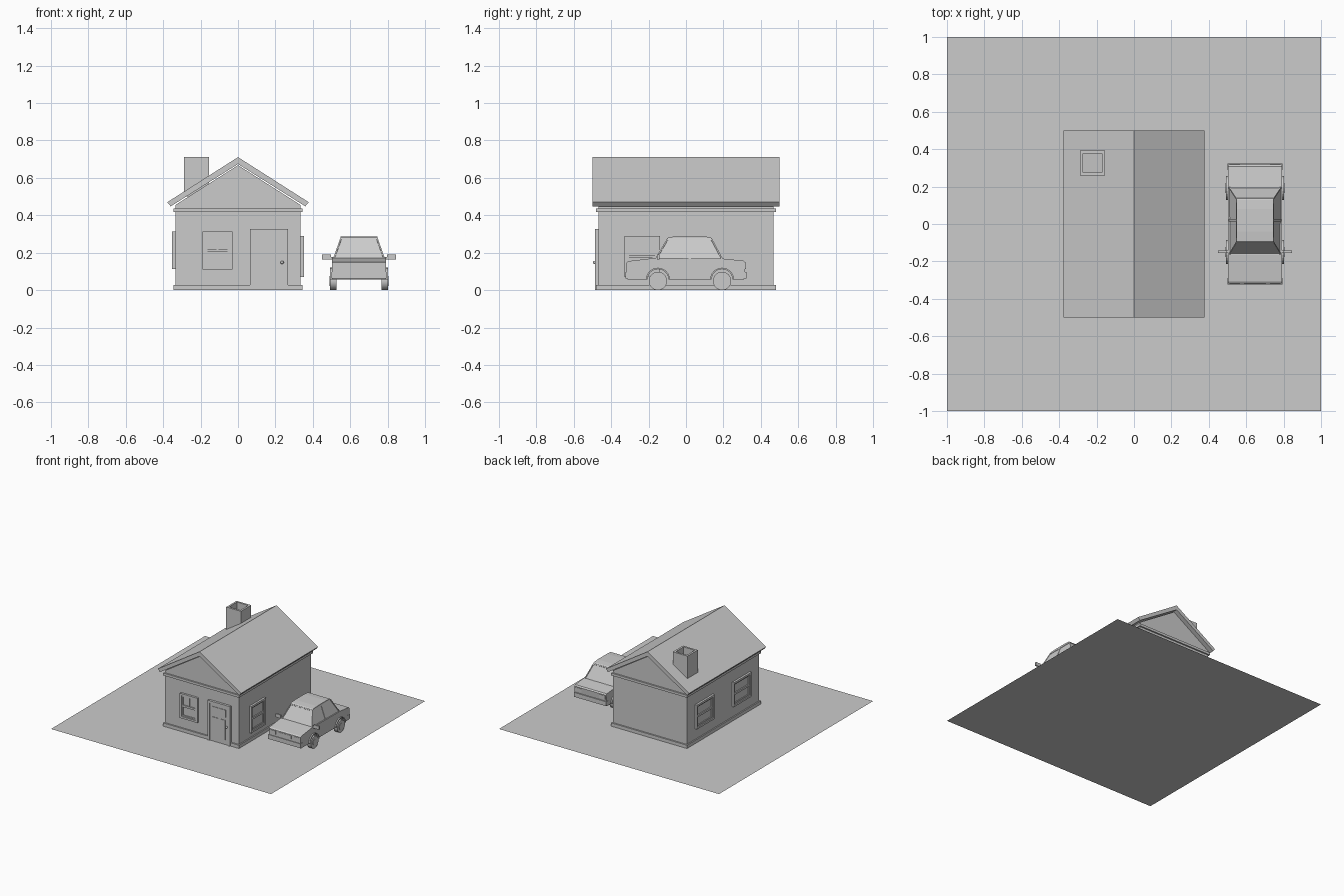
import bpy, bmesh, math
from mathutils import Matrix, Vector

if "Cube" in bpy.data.objects:
    bpy.data.objects.remove(bpy.data.objects["Cube"])


def finish(name, bm, smooth=False):
    bmesh.ops.recalc_face_normals(bm, faces=bm.faces)
    me = bpy.data.meshes.new(name)
    bm.to_mesh(me)
    bm.free()
    ob = bpy.data.objects.new(name, me)
    bpy.context.collection.objects.link(ob)
    if smooth:
        bpy.ops.object.select_all(action='DESELECT')
        ob.select_set(True)
        bpy.context.view_layer.objects.active = ob
        bpy.ops.object.shade_smooth_by_angle(angle=math.radians(35))
    return ob


def add_box(bm, x, y, z):
    c = Vector(((x[0] + x[1]) / 2, (y[0] + y[1]) / 2, (z[0] + z[1]) / 2))
    s = (x[1] - x[0], y[1] - y[0], z[1] - z[0], 1)
    bmesh.ops.create_cube(bm, size=1, matrix=Matrix.Translation(c) @ Matrix.Diagonal(s))


def boxes(name, items):
    bm = bmesh.new()
    for b in items:
        add_box(bm, *b)
    return finish(name, bm)


def extrude(name, pts, vec):
    bm = bmesh.new()
    f = bm.faces.new([bm.verts.new(p) for p in pts])
    r = bmesh.ops.extrude_face_region(bm, geom=[f], use_keep_orig=True)
    vs = [g for g in r['geom'] if isinstance(g, bmesh.types.BMVert)]
    bmesh.ops.translate(bm, verts=vs, vec=vec)
    return finish(name, bm)


def cylinder(name, r, depth, loc, axis, n=24):
    bm = bmesh.new()
    m = Matrix.Translation(loc) @ Matrix.Rotation(math.pi / 2, 4, axis)
    bmesh.ops.create_cone(bm, cap_ends=True, segments=n, radius1=r, radius2=r, depth=depth, matrix=m)
    return finish(name, bm, True)


# Ground sheet
bm = bmesh.new()
bmesh.ops.create_grid(bm, x_segments=1, y_segments=1, size=1)
finish("ground_sheet", bm)

# House shell, footing and band under the eaves
wall = [(-.335, 0), (.335, 0), (.335, .455), (0, .668), (-.335, .455)]
extrude("house_walls", [(x, -.468, z) for x, z in wall], (0, .936, 0))
boxes("footing", [((-.345, .345), (-.48, .48), (0, .027))])
boxes("eaves_band", [((-.345, .345), (-.48, .48), (.417, .437))])

# Roof
roof = [(-.378, .47), (0, .711), (.378, .47), (.36, .448), (0, .674), (-.36, .448)]
extrude("roof", [(x, -.5, z) for x, z in roof], (0, 1, 0))

# Hollow chimney
cx0, cx1, cy0, cy1, t = -.289, -.155, .26, .393, .016
boxes("chimney", [((cx0, cx0 + t), (cy0, cy1), (.5, .711)),
                  ((cx1 - t, cx1), (cy0, cy1), (.5, .711)),
                  ((cx0 + t, cx1 - t), (cy0, cy0 + t), (.5, .711)),
                  ((cx0 + t, cx1 - t), (cy1 - t, cy1), (.5, .711))])


# Windows: built facing -y, then turned onto their wall
def window(name, loc, angle, w, h, split=False):
    a, b, t, d = w / 2, h / 2, .016, .017
    parts = [((-a, -a + t), (-d, .01), (-b, b)), ((a - t, a), (-d, .01), (-b, b)),
             ((-a + t, a - t), (-d, .01), (b - t, b)), ((-a + t, a - t), (-d, .01), (-b, -b + t)),
             ((-a + t, a - t), (-.012, .01), (-.008, .008)),
             ((-a + t, a - t), (-.003, .01), (-b + t, b - t))]
    for s in (-1, 1):  # sash stiles
        x = s * (a - t - .005)
        parts.append(((x - .005, x + .005), (-.009, .01), (-b + t, b - t)))
    for z in (b - t - .005, -b + t + .005):  # sash rails
        parts.append(((-a + t, a - t), (-.009, .01), (z - .005, z + .005)))
    if split:
        parts.append(((-.005, .005), (-.009, .01), (0, b - t)))
    ob = boxes(name, parts)
    ob.location = loc
    ob.rotation_euler.z = angle


window("front_window", (-.11, -.468, .213), 0, .16, .203, True)
window("right_window", (.335, -.235, .18), math.pi / 2, .19, .22)
for i, y in enumerate((.245, -.235)):
    window(f"left_window_{i}", (-.335, y, .213), -math.pi / 2, .23, .2)

# Door with frame, raised panels and knob
dx0, dx1 = .064, .267
boxes("door_frame", [((dx0, dx0 + .018), (-.487, -.46), (0, .326)),
                     ((dx1 - .018, dx1), (-.487, -.46), (0, .326)),
                     ((dx0 + .018, dx1 - .018), (-.487, -.46), (.308, .326))])
boxes("door", [((dx0 + .018, dx1 - .018), (-.481, -.46), (0, .308))])
mid = (dx0 + dx1) / 2
panels = [((mid - .06, mid + .06), (-.485, -.46), (.225, .285))]
for s in (-1, 1):
    x = mid + s * .033
    panels.append(((x - .024, x + .024), (-.485, -.46), (.04, .2)))
boxes("door_panels", panels)
bm = bmesh.new()
bmesh.ops.create_uvsphere(bm, u_segments=12, v_segments=8, radius=.009,
                          matrix=Matrix.Translation((.236, -.488, .148)))
finish("door_knob", bm, True)

# Car: lower body profile with wheel arches, front towards -y
CX, WHEELS = .647, (.193, -.15)
side = [(-.312, .056), (-.318, .07), (-.318, .148), (-.308, .155), (-.165, .172),
        (.2, .168), (.308, .157), (.318, .148), (.314, .09), (.318, .075), (.308, .056)]
for wy in WHEELS:
    for i in range(13):
        a = math.pi * i / 12
        side.append((wy + .056 * math.cos(a), .056 + .056 * math.sin(a)))
extrude("car_body", [(CX - .144, y, z) for y, z in side], (.288, 0, 0))

# Cabin with inset windows, two on each side
bm = bmesh.new()
lo = [bm.verts.new((CX + x * .141, y, .162)) for x, y in
      ((-1, -.168), (1, -.168), (1, .02), (1, .2), (-1, .2), (-1, .02))]
hi = [bm.verts.new((CX + x * .1, y, .278)) for x, y in
      ((-1, -.1), (1, -.1), (1, .02), (1, .138), (-1, .138), (-1, .02))]
panes = [bm.faces.new((lo[i], lo[(i + 1) % 6], hi[(i + 1) % 6], hi[i])) for i in range(6)]
bm.faces.new(hi)
bm.faces.new(lo[::-1])
bmesh.ops.recalc_face_normals(bm, faces=bm.faces)
bmesh.ops.inset_individual(bm, faces=panes, thickness=.007, use_even_offset=True)
bmesh.ops.inset_individual(bm, faces=panes, thickness=.001, depth=-.003)
finish("car_cabin", bm)
extrude("car_roof", [(CX - .1, y, z) for y, z in
        ((-.1, .276), (-.09, .284), (-.04, .288), (.08, .288), (.128, .284), (.138, .276))], (.2, 0, 0))

# Bumpers, lights and grille
boxes("bumpers", [((CX - .146, CX + .146), (-.323, -.29), (.062, .098)),
                  ((CX - .146, CX + .146), (.29, .323), (.062, .098))])
lights = [((CX - .06, CX + .06), (-.32, -.3), (.115, .14))]
for s in (-1, 1):
    x = CX + s * .108
    lights.append(((x - .028, x + .028), (-.321, -.3), (.112, .142)))
    lights.append(((x - .028, x + .028), (.3, .32), (.112, .142)))
boxes("car_lights", lights)

# Wheels, hubs, arch flares and mirrors on both sides
for s, label in ((-1, "left"), (1, "right")):
    for wy, end in zip(WHEELS, ("rear", "front")):
        cylinder(f"{label}_{end}_wheel", .049, .034, (CX + s * .138, wy, .049), 'Y')
        cylinder(f"{label}_{end}_hub", .026, .01, (CX + s * .153, wy, .049), 'Y', 16)
        arc = [(r, math.pi * i / 12) for r, rng in
               ((.056, range(13)), (.064, range(12, -1, -1))) for i in rng]
        extrude(f"{label}_{end}_arch", [(CX + s * .138, wy + r * math.cos(a), .056 + r * math.sin(a))
                                        for r, a in arc], (s * .016, 0, 0))
    xs = sorted((CX + s * .15, CX + s * .197))
    arm = sorted((CX + s * .13, CX + s * .152))
    boxes(f"{label}_mirror", [(xs, (-.155, -.142), (.163, .191)),
                              (arm, (-.153, -.143), (.163, .176))])
